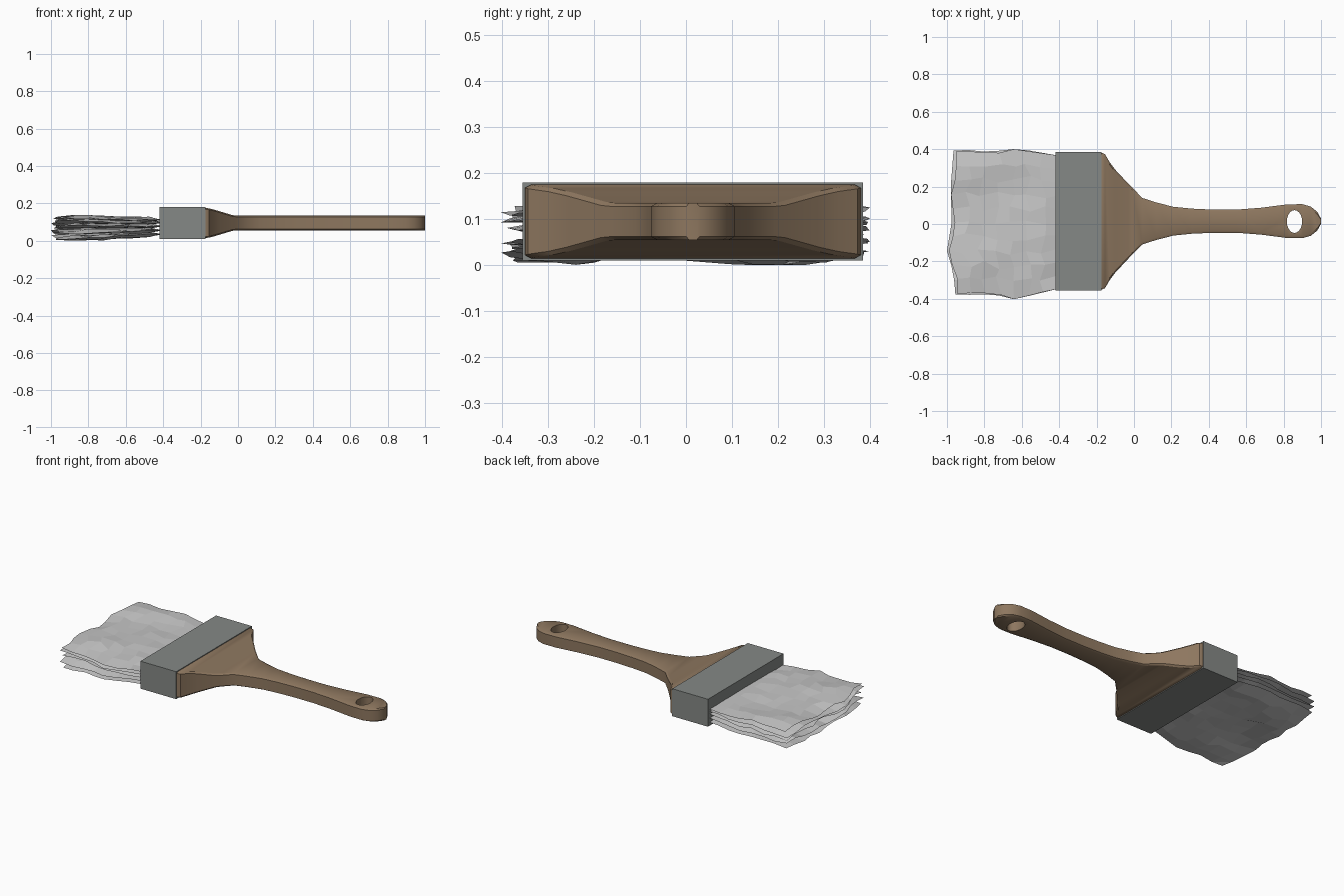
import bpy, bmesh, math, random
from mathutils import Matrix

if "Cube" in bpy.data.objects:
    bpy.data.objects.remove(bpy.data.objects["Cube"])

random.seed(7)
CY, CZ = 0.015, 0.095


def material(name, rgb):
    m = bpy.data.materials.new(name)
    m.diffuse_color = (*rgb, 1)
    m.use_nodes = True
    m.node_tree.nodes["Principled BSDF"].inputs["Base Color"].default_value = m.diffuse_color
    return m


wood = material("brown wood", (0.27, 0.185, 0.115))
metal = material("grey metal", (0.235, 0.25, 0.24))
hair = material("pale grey bristle", (0.57, 0.57, 0.57))


def finish(bm, name, mat):
    bmesh.ops.recalc_face_normals(bm, faces=bm.faces[:])
    me = bpy.data.meshes.new(name)
    bm.to_mesh(me)
    bm.free()
    me.materials.append(mat)
    ob = bpy.data.objects.new(name, me)
    bpy.context.collection.objects.link(ob)
    return ob


def lerp(table, x):
    for (x0, a), (x1, b) in zip(table, table[1:]):
        if x <= x1:
            return a + (b - a) * (x - x0) / (x1 - x0)
    return table[-1][1]


# Ferrule: metal band
bm = bmesh.new()
bmesh.ops.create_cube(bm, size=1, matrix=Matrix.Translation((-0.2975, CY, CZ))
                      @ Matrix.Diagonal((0.245, 0.74, 0.17, 1)))
finish(bm, "ferrule", metal)

# Handle: chamfered sections lofted along x (x, half width, half height)
stations = [(-0.20, 0.365, 0.08), (-0.17, 0.365, 0.08), (-0.155, 0.358, 0.078),
            (-0.13, 0.315, 0.072), (-0.10, 0.275, 0.063), (-0.03, 0.2, 0.042),
            (-0.01, 0.18, 0.04), (0.045, 0.124, 0.04), (0.12, 0.1, 0.04),
            (0.21, 0.077, 0.04), (0.31, 0.067, 0.04), (0.42, 0.062, 0.04),
            (0.55, 0.062, 0.04), (0.68, 0.072, 0.04), (0.82, 0.09, 0.04),
            (0.90, 0.091, 0.04), (0.945, 0.078, 0.04), (0.98, 0.05, 0.04),
            (1.0, 0.014, 0.04)]
bm = bmesh.new()
rings = []
for x, w, h in stations:
    c, d = min(0.013, w * 0.4), 0.007
    prof = [(w, h - d), (w - c, h), (c - w, h), (-w, h - d),
            (-w, d - h), (c - w, -h), (w - c, -h), (w, d - h)]
    rings.append([bm.verts.new((x, CY + y, CZ + z)) for y, z in prof])
for a, b in zip(rings, rings[1:]):
    for i in range(8):
        j = (i + 1) % 8
        bm.faces.new((a[i], a[j], b[j], b[i]))
bm.faces.new(rings[0])
bm.faces.new(rings[-1])
handle = finish(bm, "handle", wood)

# Hanging hole
bm = bmesh.new()
bmesh.ops.create_cone(bm, cap_ends=True, segments=20, radius1=1, radius2=1, depth=1,
                      matrix=Matrix.Translation((0.858, CY - 0.002, CZ))
                      @ Matrix.Diagonal((0.041, 0.061, 0.4, 1)))
cutter = finish(bm, "hole_cutter", wood)
cutter.hide_render = True
mod = handle.modifiers.new("hole", "BOOLEAN")
mod.operation, mod.object, mod.solver = "DIFFERENCE", cutter, "EXACT"
bpy.context.view_layer.objects.active = handle
handle.select_set(True)
bpy.ops.object.modifier_apply(modifier="hole")
bpy.data.objects.remove(cutter)
bpy.ops.object.shade_smooth_by_angle(angle=math.radians(30))

# Bristles: stacked, crumpled, sharp-edged sheets
top_edge = [(-1, 0.385), (-0.93, 0.4), (-0.78, 0.385), (-0.62, 0.403), (-0.4, 0.365)]
low_edge = [(-1, -0.37), (-0.94, -0.38), (-0.75, -0.375), (-0.64, -0.403), (-0.4, -0.345)]
tip_line = [(0, -0.955), (0.15, -0.965), (0.3, -1.0), (0.5, -0.975), (0.75, -0.98), (1, -0.965)]
NU, NV = 7, 10


def sheet(name, z_root, z_tip, inset):
    bm = bmesh.new()
    up, down = {}, {}
    phase = random.uniform(0, 6)
    for i in range(NU + 1):
        for j in range(NV + 1):
            u, v = i / NU, j / NV
            edge = i in (0, NU) or j in (0, NV)
            x = -0.41 + (lerp(tip_line, v) + inset * random.random() + 0.41) * u
            lo, hi = lerp(low_edge, x), lerp(top_edge, x)
            side = inset * random.random() * u
            lo, hi = lo + side, hi - side
            y = lo + (hi - lo) * v
            if not edge:
                x += random.uniform(-0.02, 0.02)
                y += random.uniform(-0.02, 0.02)
            z = z_root + (z_tip - z_root) * u
            z += (0.006 * math.sin(9 * v + phase + 3 * u) + random.uniform(-0.006, 0.006)) * (0.4 + u)
            t = 0 if edge else random.uniform(0.006, 0.014)
            clamp = lambda q: min(max(q, 0.0), 0.138)
            up[i, j] = bm.verts.new((x, y, clamp(z + t)))
            down[i, j] = up[i, j] if edge else bm.verts.new((x, y, clamp(z - t)))
    for i in range(NU):
        for j in range(NV):
            ks = [(i, j), (i + 1, j), (i + 1, j + 1), (i, j + 1)]
            for s in (up, down):
                f = [s[k] for k in ks]
                if bm.faces.get(f) is None:
                    bm.faces.new(f)
    return finish(bm, name, hair)


layers = [(0.036, 0.016, 0.02), (0.058, 0.045, 0.0), (0.08, 0.072, 0.03),
          (0.098, 0.098, 0.0), (0.113, 0.122, 0.02)]
for n, (a, b, c) in enumerate(layers):
    sheet(f"bristle_sheet_{n + 1}", a, b, c)
